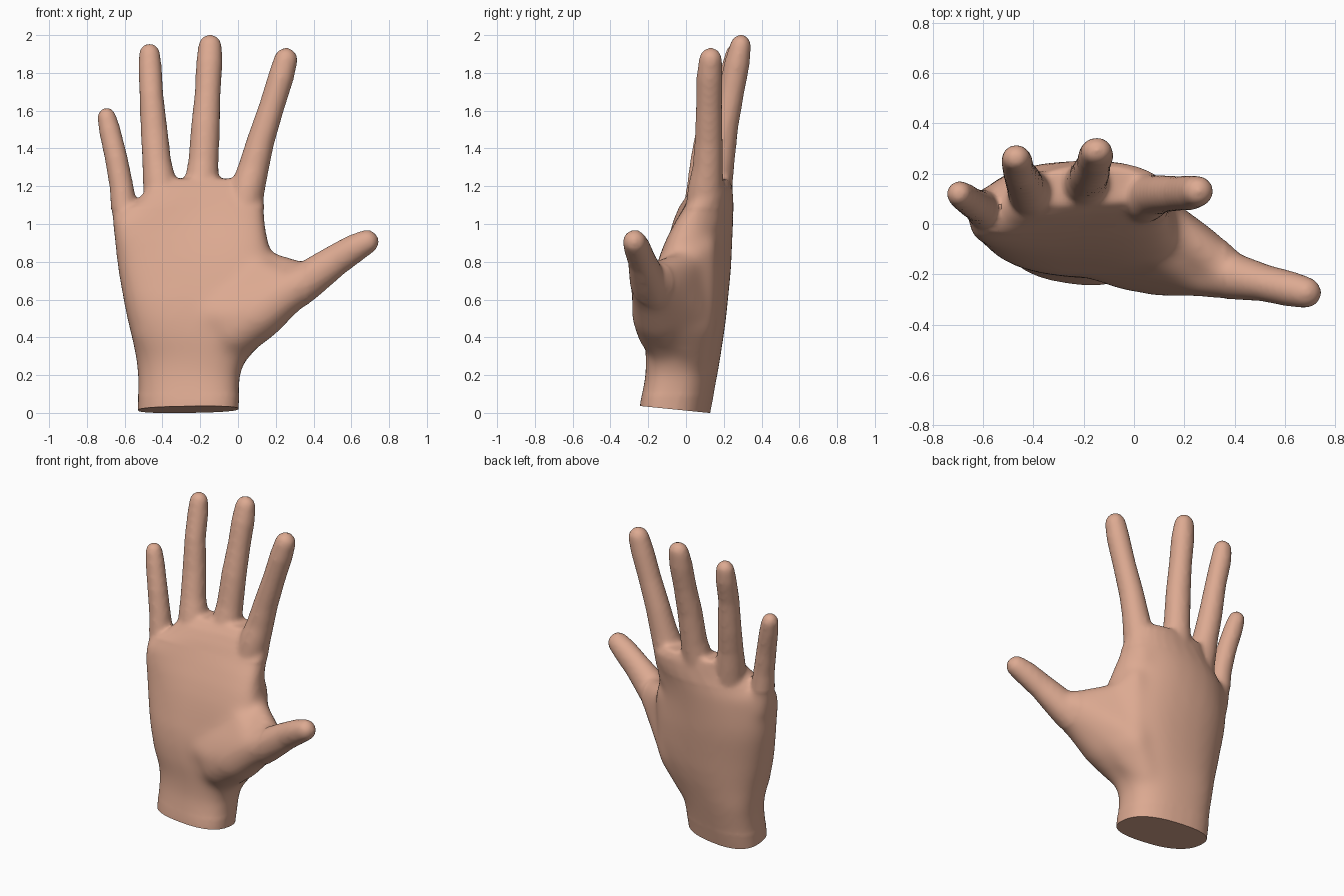
import bpy, bmesh, math
from mathutils import Vector

skin = bpy.data.materials.new("skin")
skin.diffuse_color = (0.72, 0.40, 0.285, 1)

bm = bmesh.new()


def loft(rings):
    """Closed solid through a list of rings with equal point counts."""
    loops = [[bm.verts.new(p) for p in ring] for ring in rings]
    n = len(loops[0])
    for a, b in zip(loops, loops[1:]):
        for i in range(n):
            j = (i + 1) % n
            bm.faces.new((a[i], a[j], b[j], b[i]))
    bm.faces.new(loops[0][::-1])
    bm.faces.new(loops[-1])


def spow(v, e):
    return math.copysign(abs(v) ** e, v)


def digit(rows, n=16, grow=0.004):
    """Tube with a rounded tip; rows are x, y, z, half width, half depth."""
    pts = [Vector(r[:3]) for r in rows]
    rings = []
    for i, r in enumerate(rows):
        t = (pts[min(i + 1, len(pts) - 1)] - pts[max(i - 1, 0)]).normalized()
        side = Vector((0, 1, 0)).cross(t).normalized()
        deep = t.cross(side)
        w, d = r[3] + grow, r[4] + grow
        steps = [0] if i < len(rows) - 1 else [0, 25, 50, 70, 84]
        for s in steps:
            k = math.cos(math.radians(s))
            c = pts[i] + t * w * math.sin(math.radians(s))
            rings.append([c + side * (w * k * math.cos(a)) + deep * (d * k * math.sin(a))
                          for a in (math.tau * q / n for q in range(n))])
    loft(rings)


def muscle(balls):
    """Convex skin stretched over balls given as x, y, z, radius."""
    verts = []
    for x, y, z, r in balls:
        for i in range(1, 10):
            p = math.pi * i / 10
            for q in range(14):
                a = math.tau * q / 14
                verts.append(bm.verts.new((x + r * math.sin(p) * math.cos(a),
                                           y + r * math.sin(p) * math.sin(a),
                                           z + r * math.cos(p))))
    bmesh.ops.convex_hull(bm, input=verts)
    bmesh.ops.delete(bm, geom=[v for v in bm.verts if not v.link_faces], context='VERTS')


# Palm and wrist: z, left x, right x, front y, back y, slant, arch
palm = [
    (-0.10, -0.53, 0.00, -0.245, 0.10, -0.15, 0.0),
    (0.05, -0.53, 0.005, -0.235, 0.13, -0.15, 0.0),
    (0.20, -0.53, 0.01, -0.208, 0.16, -0.13, 0.0),
    (0.28, -0.538, 0.04, -0.207, 0.175, -0.12, 0.0),
    (0.40, -0.563, 0.11, -0.215, 0.197, -0.07, 0.1),
    (0.50, -0.588, 0.16, -0.21, 0.212, -0.05, 0.15),
    (0.60, -0.608, 0.19, -0.195, 0.222, -0.05, 0.2),
    (0.75, -0.635, 0.20, -0.155, 0.237, -0.06, 0.3),
    (0.83, -0.645, 0.18, -0.13, 0.242, -0.05, 0.35),
    (0.92, -0.655, 0.158, -0.095, 0.247, -0.02, 0.45),
    (1.02, -0.66, 0.143, -0.05, 0.252, 0.03, 0.5),
    (1.08, -0.60, 0.14, -0.02, 0.252, 0.06, 0.5),
    (1.13, -0.53, 0.138, 0.005, 0.25, 0.06, 0.45),
    (1.19, -0.48, 0.13, 0.04, 0.245, 0.06, 0.4),
    (1.24, -0.43, 0.05, 0.08, 0.23, 0.04, 0.3),
]
rings = []
for z, x0, x1, yf, yb, slant, arch in palm:
    cx, cy, a, b = (x0 + x1) / 2, (yf + yb) / 2, (x1 - x0) / 2, (yb - yf) / 2
    ring = []
    for q in range(32):
        t = math.tau * q / 32
        dx = a * spow(math.cos(t), 0.8)
        dy = b * spow(math.sin(t), 0.8)
        ring.append((cx + dx, cy + dy + slant * dx - arch * dx * dx, z))
    rings.append(ring)
loft(rings)

# Thumb mound and heel of the palm
muscle([(-0.09, -0.09, 0.29, 0.10), (-0.02, -0.16, 0.50, 0.108), (-0.25, -0.08, 0.52, 0.11),
        (0.04, -0.04, 0.78, 0.09), (0.25, -0.175, 0.65, 0.108)])
muscle([(-0.46, -0.055, 0.42, 0.10), (-0.30, -0.09, 0.36, 0.10), (-0.50, -0.025, 0.70, 0.10),
        (-0.20, -0.06, 0.70, 0.10)])
# Web between thumb and index finger, in two halves to leave a hollow curve
muscle([(-0.08, 0.02, 0.30, 0.11), (0.03, 0.05, 0.48, 0.11), (0.06, 0.09, 0.88, 0.078),
        (0.125, 0.01, 0.79, 0.075), (0.10, -0.05, 0.50, 0.11)])
muscle([(0.03, 0.05, 0.50, 0.11), (0.125, 0.01, 0.79, 0.075), (0.27, -0.10, 0.68, 0.090),
        (0.36, -0.18, 0.708, 0.088), (0.10, -0.05, 0.50, 0.11)])

# Little finger
digit([(-0.58, 0.06, 0.92, 0.07, 0.08), (-0.600, 0.06, 1.06, 0.068, 0.075),
       (-0.617, 0.07, 1.20, 0.060, 0.062), (-0.645, 0.085, 1.35, 0.057, 0.057),
       (-0.680, 0.11, 1.50, 0.054, 0.053), (-0.695, 0.12, 1.565, 0.047, 0.048)])
# Ring finger
digit([(-0.39, 0.10, 1.02, 0.10, 0.10), (-0.415, 0.13, 1.22, 0.086, 0.085),
       (-0.43, 0.15, 1.33, 0.073, 0.072), (-0.443, 0.18, 1.48, 0.069, 0.066),
       (-0.458, 0.21, 1.68, 0.060, 0.060), (-0.466, 0.25, 1.83, 0.059, 0.058),
       (-0.468, 0.262, 1.90, 0.053, 0.050)])
# Middle finger
digit([(-0.20, 0.13, 1.02, 0.10, 0.10), (-0.193, 0.16, 1.22, 0.088, 0.085),
       (-0.183, 0.18, 1.33, 0.077, 0.074), (-0.172, 0.205, 1.52, 0.073, 0.069),
       (-0.160, 0.24, 1.70, 0.065, 0.065), (-0.152, 0.27, 1.85, 0.067, 0.064),
       (-0.148, 0.288, 1.94, 0.060, 0.053)])
# Index finger
digit([(0.01, 0.09, 1.00, 0.10, 0.10), (0.055, 0.105, 1.20, 0.087, 0.09),
       (0.083, 0.115, 1.30, 0.078, 0.077), (0.120, 0.12, 1.44, 0.070, 0.071),
       (0.178, 0.122, 1.62, 0.064, 0.066), (0.228, 0.125, 1.78, 0.065, 0.066),
       (0.253, 0.130, 1.87, 0.060, 0.058)])
# Thumb and its fleshy base
digit([(-0.14, -0.06, 0.36, 0.13, 0.13), (-0.02, -0.105, 0.44, 0.15, 0.155),
       (0.12, -0.140, 0.53, 0.138, 0.15), (0.25, -0.175, 0.63, 0.115, 0.115),
       (0.38, -0.205, 0.71, 0.098, 0.092), (0.52, -0.235, 0.81, 0.081, 0.070),
       (0.62, -0.258, 0.873, 0.072, 0.067), (0.68, -0.272, 0.905, 0.062, 0.060)])

bmesh.ops.recalc_face_normals(bm, faces=bm.faces)
mesh = bpy.data.meshes.new("hand")
bm.to_mesh(mesh)
bm.free()
hand = bpy.data.objects.new("hand", mesh)
bpy.context.collection.objects.link(hand)

# Fuse the parts into one skin and soften the webs
fuse = hand.modifiers.new("fuse", 'REMESH')
fuse.mode = 'VOXEL'
fuse.voxel_size = 0.014
soft = hand.modifiers.new("soften", 'SMOOTH')
soft.factor = 0.5
soft.iterations = 8
solid = bpy.data.meshes.new_from_object(
    hand.evaluated_get(bpy.context.evaluated_depsgraph_get()))
hand.modifiers.clear()

bm = bmesh.new()
bm.from_mesh(solid)
# Extra softening of the palm only
soft_verts = [v for v in bm.verts if 0.1 < v.co.z < 1.08 and v.co.x < 0.36]
for _ in range(25):
    bmesh.ops.smooth_vert(bm, verts=soft_verts, factor=0.5,
                          use_axis_x=True, use_axis_y=True, use_axis_z=True)
# Slanted flat cut at the wrist
cut = bmesh.ops.bisect_plane(bm, geom=bm.verts[:] + bm.edges[:] + bm.faces[:],
                             plane_co=(0, 0.12, 0.0), plane_no=(0, -0.1, -1),
                             clear_outer=True)
edges = [e for e in cut["geom_cut"] if isinstance(e, bmesh.types.BMEdge)]
bmesh.ops.contextual_create(bm, geom=edges)
bmesh.ops.recalc_face_normals(bm, faces=bm.faces)
bm.to_mesh(solid)
bm.free()
hand.data = solid
solid.name = "hand"
solid.materials.clear()
solid.materials.append(skin)

bpy.ops.object.select_all(action='DESELECT')
hand.select_set(True)
bpy.context.view_layer.objects.active = hand
bpy.ops.object.shade_smooth_by_angle(angle=math.radians(40))
